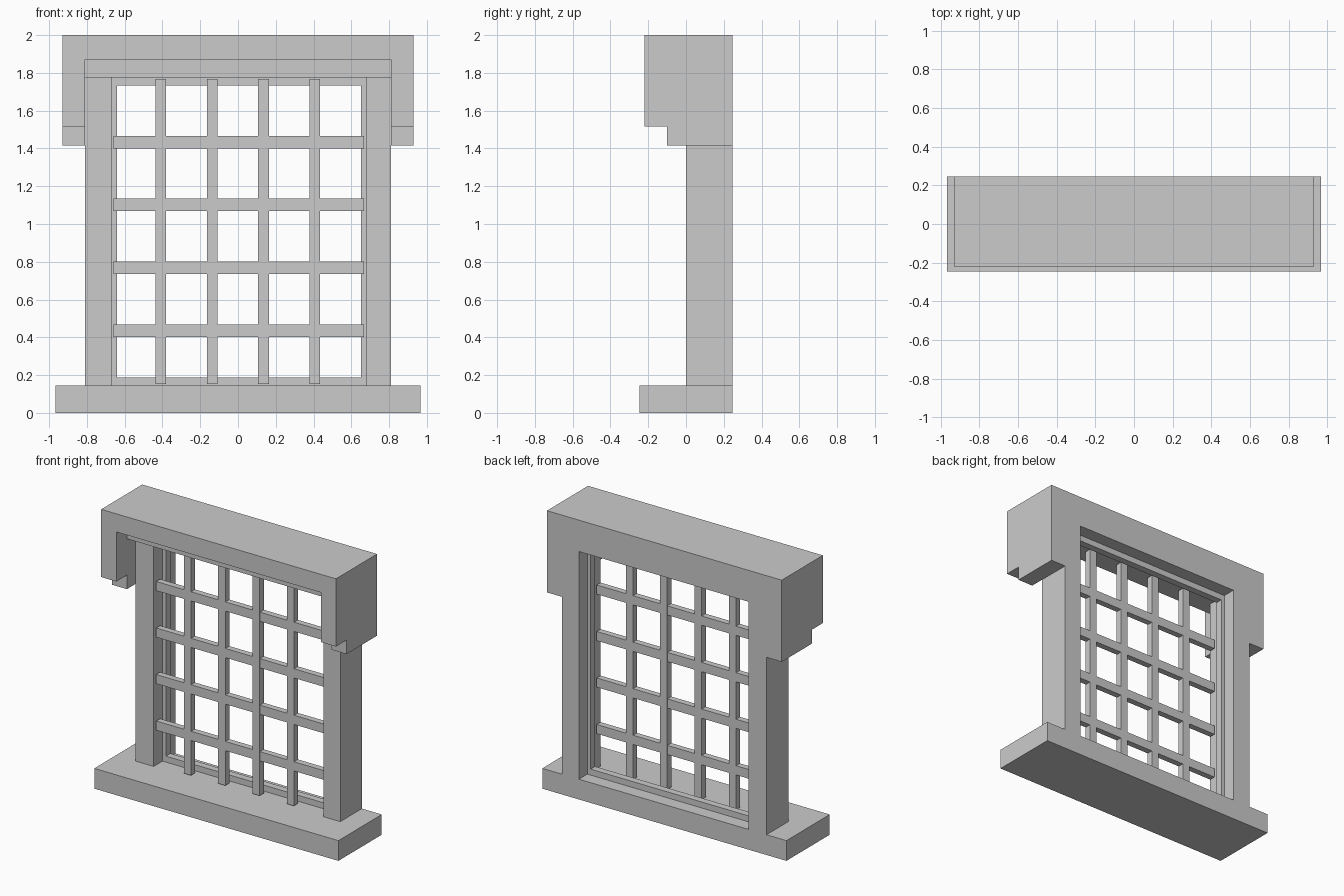
import bpy, bmesh

if "Cube" in bpy.data.objects:
    bpy.data.objects.remove(bpy.data.objects["Cube"])

XL, XR, Z0, Z1 = -0.668, 0.677, 0.145, 1.775      # window opening
BACK = 0.245


def finish(name, bm):
    bmesh.ops.recalc_face_normals(bm, faces=bm.faces)
    me = bpy.data.meshes.new(name)
    bm.to_mesh(me)
    bm.free()
    ob = bpy.data.objects.new(name, me)
    bpy.context.collection.objects.link(ob)
    return ob


def box(name, x0, x1, y0, y1, z0, z1):
    bm = bmesh.new()
    bmesh.ops.create_cube(bm, size=1)
    for v in bm.verts:
        v.co = ((x0 + x1) / 2 + v.co.x * (x1 - x0),
                (y0 + y1) / 2 + v.co.y * (y1 - y0),
                (z0 + z1) / 2 + v.co.z * (z1 - z0))
    return finish(name, bm)


def slab(name, pts, y0, y1):
    """Extrude an xz outline from y0 to y1."""
    bm = bmesh.new()
    f = bm.faces.new([bm.verts.new((x, y0, z)) for x, z in pts])
    ext = bmesh.ops.extrude_face_region(bm, geom=[f])
    moved = [g for g in ext["geom"] if isinstance(g, bmesh.types.BMVert)]
    bmesh.ops.translate(bm, verts=moved, vec=(0, y1 - y0, 0))
    return finish(name, bm)


# Sill
box("sill", -0.967, 0.967, -BACK, BACK, 0, Z0)

# Stone surround: jambs and head at the back, stepped hood at the front
outer = [(0.81, Z0), (0.81, 1.415), (0.93, 1.415), (0.93, 2)]
surround = slab("surround", [(XR, Z1), (XR, Z0)] + outer
                + [(-x, z) for x, z in reversed(outer)]
                + [(XL, Z0), (XL, Z1)], 0, BACK)
for y0, y1, soffit, bottom in ((-0.10, 0, Z1, 1.415), (-0.22, -0.10, 1.87, 1.515)):
    half = [(0.81, soffit), (0.81, bottom), (0.93, bottom), (0.93, 2)]
    part = slab("hood_step", half + [(-x, z) for x, z in reversed(half)], y0, y1)
    bpy.context.view_layer.objects.active = surround
    mod = surround.modifiers.new("join", "BOOLEAN")
    mod.operation, mod.solver, mod.object = "UNION", "EXACT", part
    bpy.ops.object.modifier_apply(modifier=mod.name)
    bpy.data.objects.remove(part)
bm = bmesh.new()
bm.from_mesh(surround.data)
bmesh.ops.dissolve_limit(bm, angle_limit=0.01, verts=bm.verts, edges=bm.edges)
bm.to_mesh(surround.data)
bm.free()

# Window casing: rectangular section (y, side inset, top and bottom inset)
profile = [(0.10, 0, 0), (0.10, 0.027, 0.043), (0.15, 0.027, 0.043), (0.15, 0, 0)]
bm = bmesh.new()
rings = [[bm.verts.new(p) for p in ((XL + a, y, Z0 + b), (XR - a, y, Z0 + b),
                                    (XR - a, y, Z1 - b), (XL + a, y, Z1 - b))]
         for y, a, b in profile]
for i, r in enumerate(rings):
    s = rings[(i + 1) % len(rings)]
    for k in range(4):
        j = (k + 1) % 4
        bm.faces.new((r[k], r[j], s[j], s[k]))
finish("casing", bm)

# Glazing bars
for i in range(4):
    x = -0.409 + i * 0.272
    box("vertical_bar", x - 0.028, x + 0.028, 0.012, 0.06, Z0 + 0.008, Z1 - 0.008)
    z = 0.435 + i * 0.333
    box("horizontal_bar", XL + 0.01, XR - 0.01, 0.014, 0.058, z - 0.033, z + 0.033)
